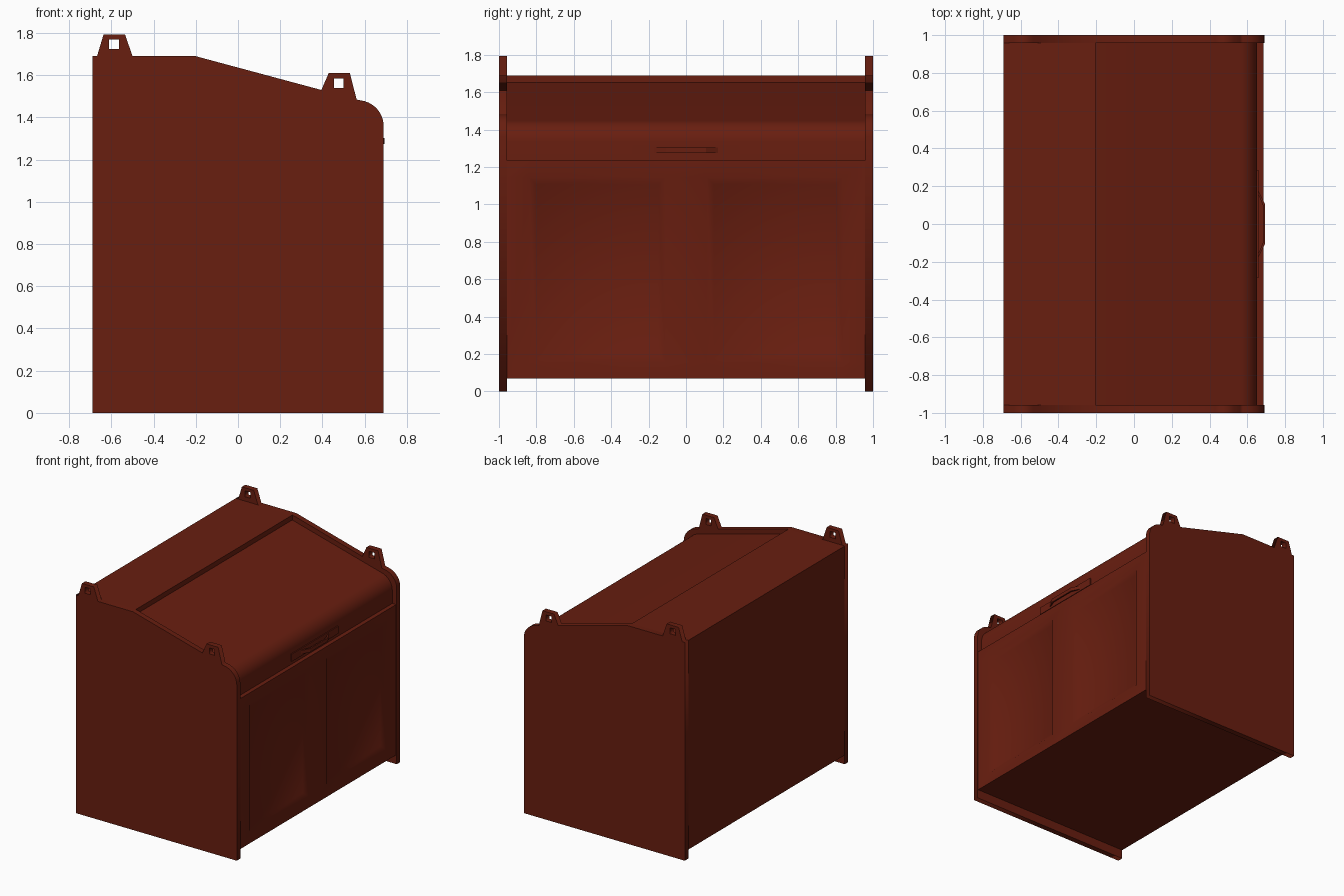
import bpy, bmesh, math

if "Cube" in bpy.data.objects:
    bpy.data.objects.remove(bpy.data.objects["Cube"])

W = 0.957   # half width between the side plates

paint = bpy.data.materials.new("dark_red_paint")
paint.diffuse_color = (0.14, 0.013, 0.005, 1)
paint.use_nodes = True
paint.node_tree.nodes["Principled BSDF"].inputs["Base Color"].default_value = paint.diffuse_color


def finish(name, mesh, smooth=False):
    ob = bpy.data.objects.new(name, mesh)
    bpy.context.collection.objects.link(ob)
    mesh.materials.clear()
    mesh.materials.append(paint)
    if smooth:
        bpy.ops.object.select_all(action='DESELECT')
        ob.select_set(True)
        bpy.context.view_layer.objects.active = ob
        bpy.ops.object.shade_smooth_by_angle(angle=math.radians(35))
    return ob


def from_bmesh(name, bm, smooth=False):
    mesh = bpy.data.meshes.new(name)
    bm.to_mesh(mesh)
    bm.free()
    return finish(name, mesh, smooth)


def sheet(name, profile, smooth=False):
    """Sweep an open x-z profile across the width, between the plates."""
    bm = bmesh.new()
    rows = [[bm.verts.new((x, y, z)) for y in (-W, W)] for x, z in profile]
    for a, b in zip(rows, rows[1:]):
        bm.faces.new((a[0], b[0], b[1], a[1]))
    return from_bmesh(name, bm, smooth)


def prism(name, outline, z0, z1):
    """Extrude an x-y outline upward from z0 to z1."""
    bm = bmesh.new()
    f = bm.faces.new([bm.verts.new((x, y, z0)) for x, y in outline])
    new = bmesh.ops.extrude_face_region(bm, geom=[f])["geom"]
    bmesh.ops.translate(bm, vec=(0, 0, z1 - z0),
                        verts=[v for v in new if isinstance(v, bmesh.types.BMVert)])
    bmesh.ops.recalc_face_normals(bm, faces=bm.faces)
    return from_bmesh(name, bm)


def arc(cx, cz, rx, rz, a0, a1, n=8):
    angles = [math.radians(a0 + (a1 - a0) * i / n) for i in range(n + 1)]
    return [(cx + rx * math.cos(a), cz + rz * math.sin(a)) for a in angles]


def square(cx, cz, h=0.023):
    return [(cx - h, cz - h), (cx + h, cz - h), (cx + h, cz + h), (cx - h, cz + h)]


# Side plates with pierced lifting lugs
plate = [(-0.69, 0), (0.69, 0)] + arc(0.565, 1.36, 0.125, 0.122, 0, 85) + [
    (0.562, 1.485), (0.53, 1.61), (0.43, 1.61), (0.395, 1.53), (-0.2, 1.69),
    (-0.5, 1.69), (-0.535, 1.793), (-0.637, 1.793), (-0.668, 1.69), (-0.69, 1.69)]
for name, side in (("side_plate_front", -1), ("side_plate_back", 1)):
    cu = bpy.data.curves.new(name + "_curve", 'CURVE')
    cu.dimensions, cu.fill_mode = '2D', 'BOTH'
    cu.extrude = (1 - W) / 2
    for loop in (plate, square(-0.588, 1.747), square(0.477, 1.562)):
        sp = cu.splines.new('POLY')
        sp.points.add(len(loop) - 1)
        for p, (x, z) in zip(sp.points, loop):
            p.co = (x, z, 0, 1)
        sp.use_cyclic_u = True
    tmp = bpy.data.objects.new("plate_outline", cu)
    bpy.context.collection.objects.link(tmp)
    bpy.context.view_layer.update()
    mesh = bpy.data.meshes.new_from_object(
        tmp.evaluated_get(bpy.context.evaluated_depsgraph_get()))
    bpy.data.objects.remove(tmp)
    ob = finish(name, mesh)
    ob.rotation_euler.x = math.pi / 2
    ob.location.y = side * (1 + W) / 2

# Floor, rear wall and fixed top
sheet("body_shell", [(0.685, 0.07), (-0.69, 0.07), (-0.69, 1.69),
                     (-0.205, 1.69), (-0.205, 1.652)])

# Sloping lid with rounded front edge, set below the plate rims
lid = [(-0.205, 1.652)] + arc(0.54, 1.335, 0.112, 0.115, 75, 0, 10) + [(0.652, 1.235)]
sheet("lid", lid, True)
sheet("lid_ledge", [(0.652, 1.235), (0.685, 1.235)])

# Loading-side wall with two shallow pressed panels
bm = bmesh.new()
ys = (-W, -0.84, -0.11, 0.11, 0.84, W)
zs = (0.07, 0.155, 1.145, 1.235)
grid = [[bm.verts.new((0.685, y, z)) for y in ys] for z in zs]
panels = []
for j in range(3):
    for i in range(5):
        f = bm.faces.new((grid[j][i], grid[j][i + 1], grid[j + 1][i + 1], grid[j + 1][i]))
        if j == 1 and i in (1, 3):
            panels.append(f)
bm.normal_update()
bmesh.ops.inset_individual(bm, faces=panels, thickness=0.055, depth=-0.025)
from_bmesh("pressed_wall", bm, True)

# Handle mounting plate and bent grip
prism("handle_plate", [(0.645, -0.285), (0.66, -0.285), (0.66, 0.285), (0.645, 0.285)],
      1.26, 1.318)
prism("handle_grip", [(0.655, -0.182), (0.693, -0.108), (0.693, 0.108), (0.655, 0.182),
                      (0.655, 0.165), (0.682, 0.1), (0.682, -0.1), (0.655, -0.165)],
      1.275, 1.303)
